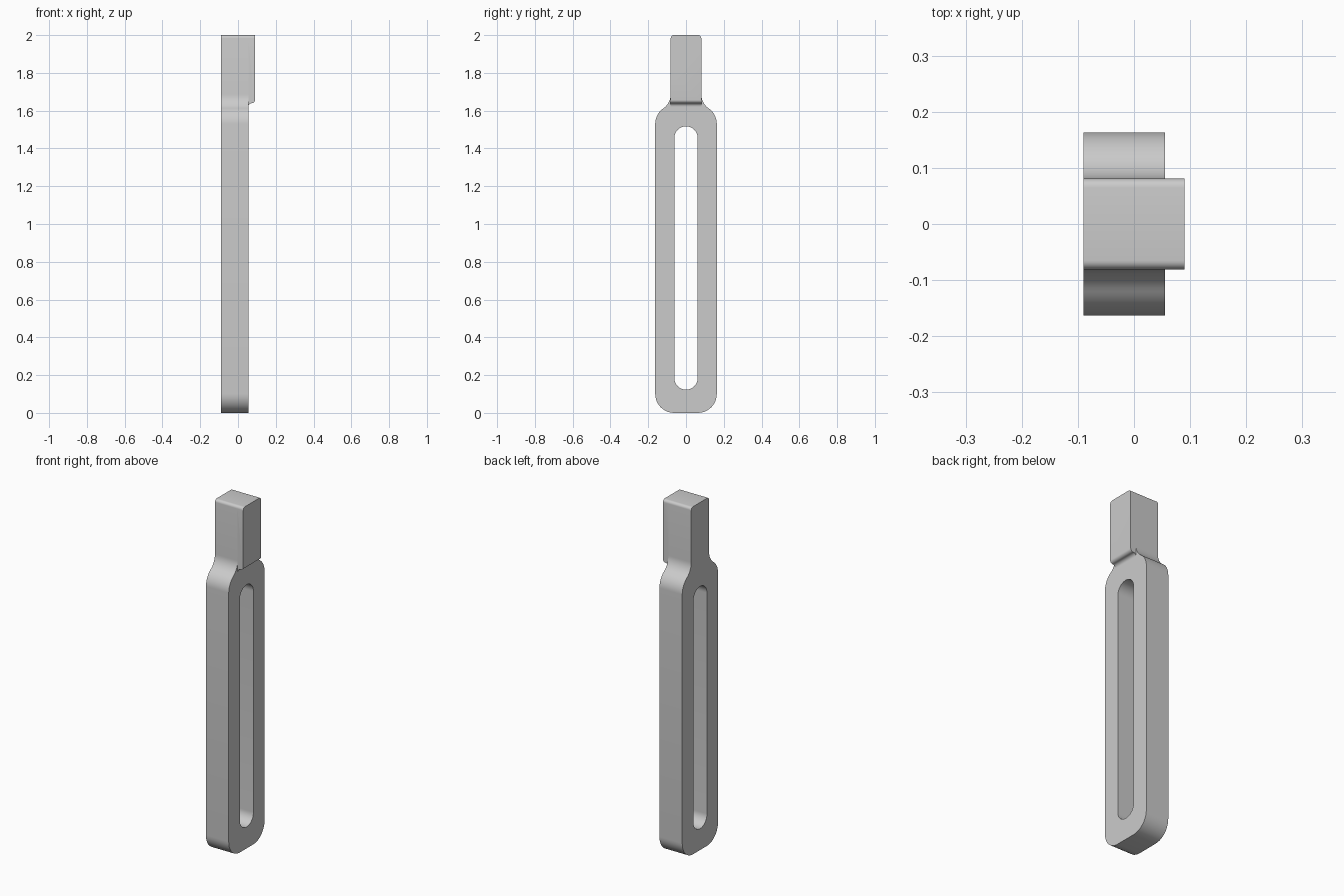
import bpy, bmesh
from math import sin, cos, radians

cube = bpy.data.objects.get("Cube")
if cube:
    bpy.data.objects.remove(cube)

grey = bpy.data.materials.new("plain grey")
grey.use_nodes = True
grey.diffuse_color = (0.6, 0.6, 0.6, 1)
grey.node_tree.nodes["Principled BSDF"].inputs["Base Color"].default_value = (0.6, 0.6, 0.6, 1)

BACK, FACE, FRONT = -0.09, 0.055, 0.09
WIDE, NECK = 0.163, 0.081


def arc(cx, cy, r, start, end, steps=10):
    angles = [radians(start + (end - start) * i / steps) for i in range(steps + 1)]
    return [(cx + r * cos(a), cy + r * sin(a)) for a in angles]


def mirrored(half):
    """Close a right-hand outline with its mirror image."""
    return half + [(-u, v) for u, v in reversed(half)]


def prism(name, outline, low, high, axis="x"):
    """Extrude a (y, z) outline along x, or an (x, z) outline along y."""
    def place(d, u, v):
        return (d, u, v) if axis == "x" else (u, d, v)
    bm = bmesh.new()
    a = [bm.verts.new(place(low, u, v)) for u, v in outline]
    b = [bm.verts.new(place(high, u, v)) for u, v in outline]
    bm.faces.new(a)
    bm.faces.new(b)
    n = len(a)
    for i in range(n):
        j = (i + 1) % n
        bm.faces.new((a[i], a[j], b[j], b[i]))
    bmesh.ops.recalc_face_normals(bm, faces=bm.faces)
    mesh = bpy.data.meshes.new(name)
    bm.to_mesh(mesh)
    bm.free()
    mesh.materials.append(grey)
    obj = bpy.data.objects.new(name, mesh)
    bpy.context.collection.objects.link(obj)
    return obj


def carve(obj, cutter, operation):
    """Apply a boolean, discard the cutter, then shade by angle."""
    mod = obj.modifiers.new("carve", "BOOLEAN")
    mod.object, mod.operation, mod.solver = cutter, operation, "EXACT"
    bpy.ops.object.select_all(action="DESELECT")
    bpy.context.view_layer.objects.active = obj
    obj.select_set(True)
    bpy.ops.object.modifier_apply(modifier=mod.name)
    bpy.data.objects.remove(cutter)
    bpy.ops.object.shade_smooth_by_angle(angle=radians(35))


# Rounded top of the neck, shared by the body and the raised step
neck_top = arc(NECK - 0.016, 1.984, 0.016, 0, 90, 6)

# Body: rounded foot, straight sides, S-shaped shoulders and narrow neck
r = 0.1
body_half = arc(WIDE - r, r, r, -90, 0)
body_half += arc(WIDE - r, 1.53, r, 0, 55)
body_half += arc(NECK + 0.092, 1.687, 0.092, 235, 180)[1:]
body = prism("slotted_body", mirrored(body_half + neck_top), BACK, FACE)

# Long slot with round ends
slot_r = 0.062
slot = arc(0, 0.123 + slot_r, slot_r, 180, 360, 20) + arc(0, 1.517 - slot_r, slot_r, 0, 180, 20)
carve(body, prism("slot_cutter", slot, -0.2, 0.2), "DIFFERENCE")

# Raised step on the neck, with a curved underside running into the body face
step = prism("neck_step", mirrored([(NECK, 1.6)] + neck_top), FACE, FRONT)
bend = 0.0175
profile = arc(FACE + bend, 1.622, bend, 180, 90, 6)
profile += arc(FRONT - bend, 1.622 + 2 * bend, bend, -90, 0, 6)[1:]
profile = [(FACE, 2.1)] + profile + [(FRONT, 2.1)]
carve(step, prism("step_cutter", profile, -0.2, 0.2, "y"), "INTERSECT")
